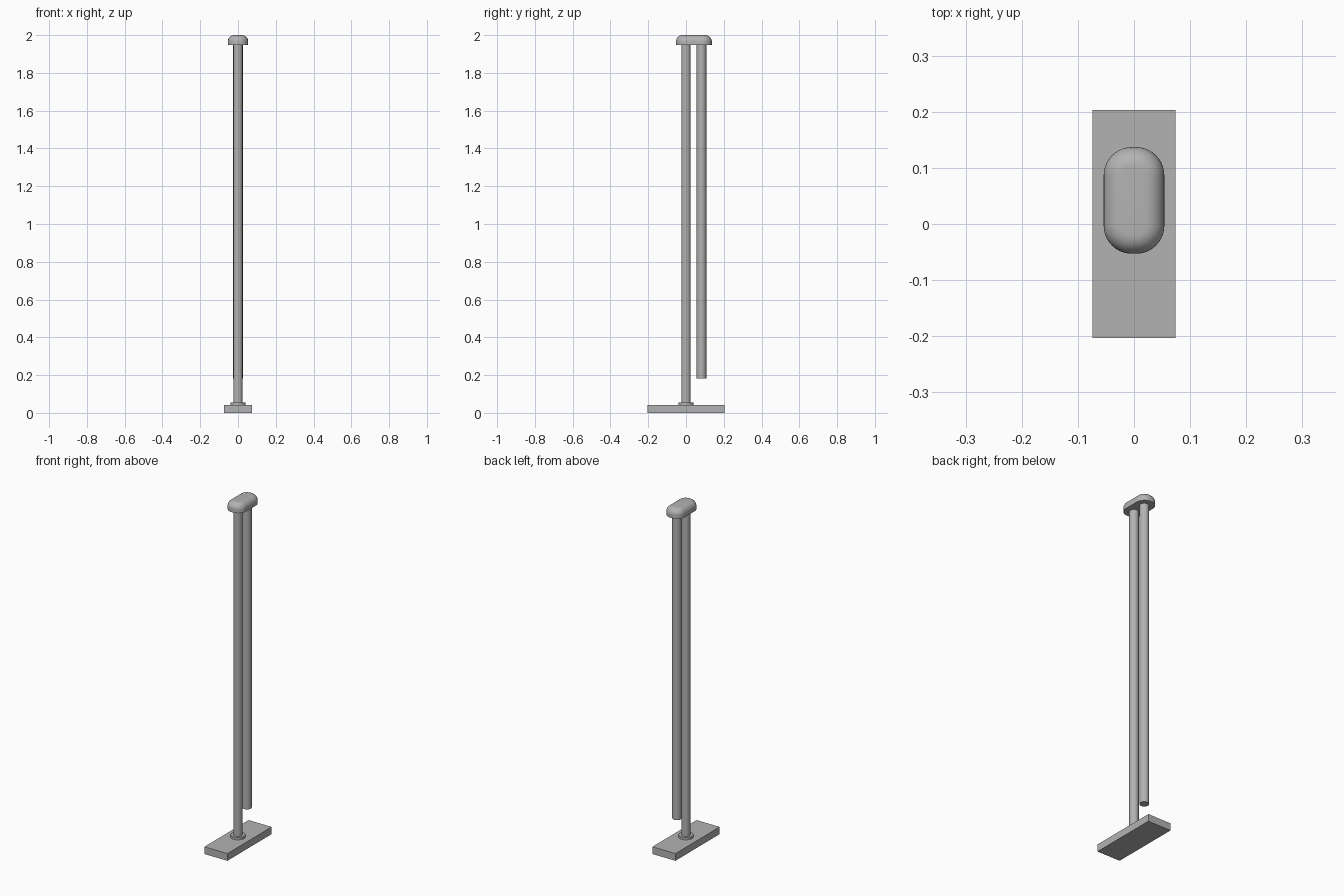
import bpy, bmesh, math

if "Cube" in bpy.data.objects:
    bpy.data.objects.remove(bpy.data.objects["Cube"])

grey = bpy.data.materials.new("light_grey")
grey.diffuse_color = (0.45, 0.45, 0.45, 1)
grey.use_nodes = True
grey.node_tree.nodes["Principled BSDF"].inputs["Base Color"].default_value = grey.diffuse_color


def finish(obj, name, smooth=True):
    obj.name = name
    obj.data.materials.append(grey)
    if smooth:
        bpy.ops.object.select_all(action='DESELECT')
        obj.select_set(True)
        bpy.context.view_layer.objects.active = obj
        bpy.ops.object.shade_smooth_by_angle(angle=math.radians(35))


def tube(name, y, radius, z0, z1):
    bpy.ops.mesh.primitive_cylinder_add(vertices=32, radius=radius, depth=z1 - z0,
                                        location=(0, y, (z0 + z1) / 2))
    finish(bpy.context.object, name)


# Base plate
bpy.ops.mesh.primitive_cube_add(size=1, location=(0, 0, 0.021))
base = bpy.context.object
base.scale = (0.148, 0.406, 0.042)
bpy.ops.object.transform_apply(location=False, rotation=False, scale=True)
finish(base, "base_plate", smooth=False)

# Collar, fixed post and hanging tube
tube("post_collar", 0, 0.039, 0.042, 0.056)
tube("post", 0, 0.0245, 0.042, 1.96)
tube("hanging_tube", 0.082, 0.0255, 0.182, 1.96)

# Cap: rounded rectangle rings, inset along a quarter circle towards the top
HALF_X, HALF_Y, CORNER, CENTRE_Y = 0.054, 0.095, 0.05, 0.042
Z0, Z1, ROUND, STEPS, SEGS = 1.948, 2.0, 0.034, 10, 10
rings = [(0, Z0)]
for i in range(STEPS + 1):
    a = i / STEPS * math.pi / 2
    rings.append((ROUND * (1 - math.cos(a)), Z1 - ROUND + ROUND * math.sin(a)))
bm = bmesh.new()
loops = []
for inset, z in rings:
    loop = []
    for q, (sx, sy) in enumerate(((1, 1), (-1, 1), (-1, -1), (1, -1))):
        for k in range(SEGS + 1):
            a = (q + k / SEGS) * math.pi / 2
            r = CORNER - inset
            loop.append(bm.verts.new((sx * (HALF_X - CORNER) + r * math.cos(a),
                                      CENTRE_Y + sy * (HALF_Y - CORNER) + r * math.sin(a), z)))
    loops.append(loop)
n = len(loops[0])
for lo, hi in zip(loops, loops[1:]):
    for i in range(n):
        j = (i + 1) % n
        bm.faces.new((lo[i], lo[j], hi[j], hi[i]))
bm.faces.new(loops[0][::-1])
bm.faces.new(loops[-1])
mesh = bpy.data.meshes.new("top_cap")
bm.to_mesh(mesh)
bm.free()
cap = bpy.data.objects.new("top_cap", mesh)
bpy.context.collection.objects.link(cap)
finish(cap, "top_cap")
